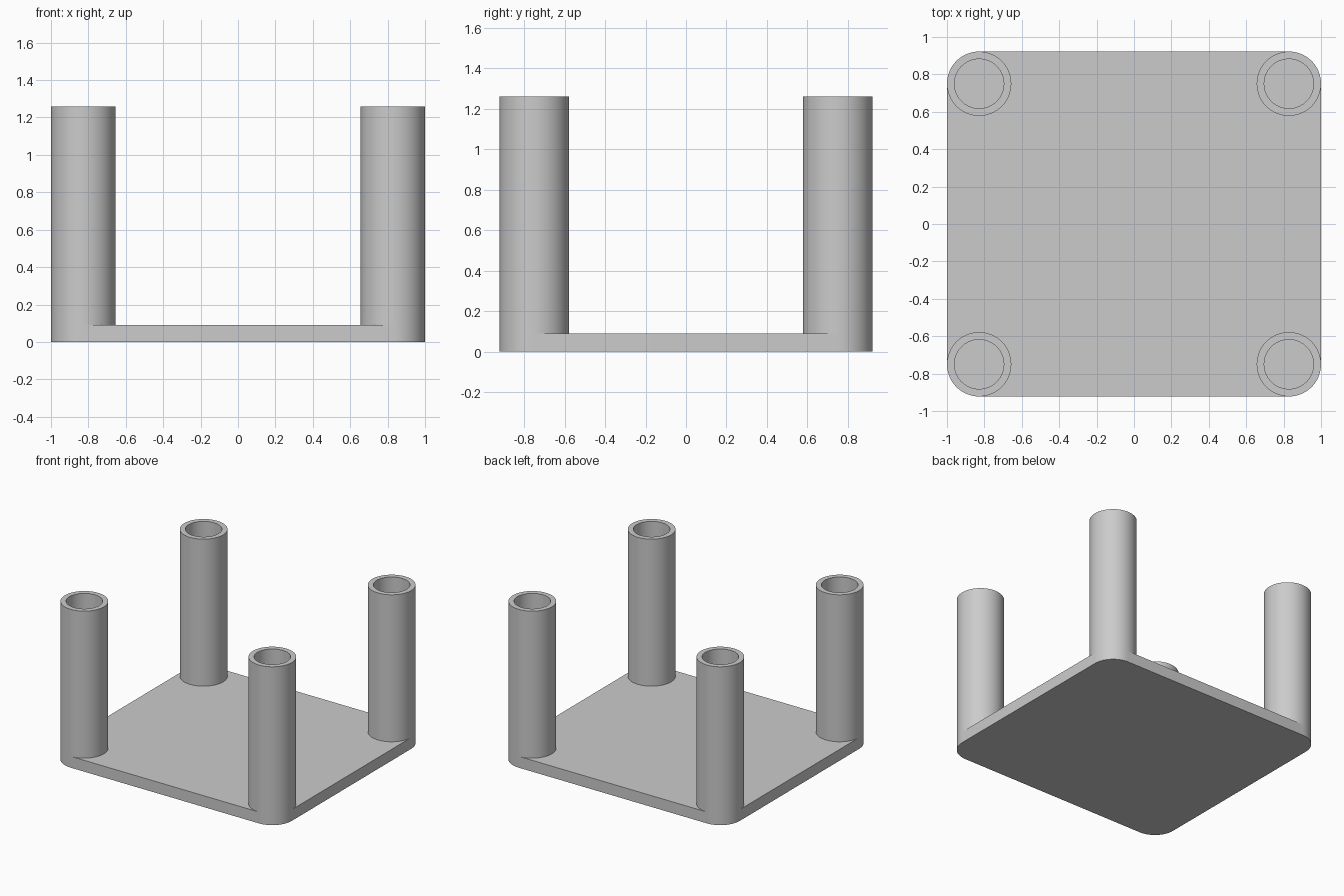
import bpy, bmesh, math

if "Cube" in bpy.data.objects:
    bpy.data.objects.remove(bpy.data.objects["Cube"])

HX, HY = 1.0, 0.922              # half sizes of the base
R_OUT, R_IN = 0.172, 0.132       # tube radii; base corners share the outer one
BASE_H, TOP = 0.09, 1.26
CX, CY = HX - R_OUT, HY - R_OUT  # tube centres
SEG = 64

grey = bpy.data.materials.new("light grey")
grey.diffuse_color = (0.6, 0.6, 0.6, 1)
grey.use_nodes = True
grey.node_tree.nodes["Principled BSDF"].inputs["Base Color"].default_value = grey.diffuse_color


def finish(name, bm):
    bmesh.ops.recalc_face_normals(bm, faces=bm.faces)
    mesh = bpy.data.meshes.new(name)
    bm.to_mesh(mesh)
    bm.free()
    mesh.materials.append(grey)
    obj = bpy.data.objects.new(name, mesh)
    bpy.context.collection.objects.link(obj)
    bpy.ops.object.select_all(action='DESELECT')
    obj.select_set(True)
    bpy.context.view_layer.objects.active = obj
    bpy.ops.object.shade_smooth_by_angle(angle=math.radians(30))
    return obj


# Base plate: rounded rectangle raised to its thickness
bm = bmesh.new()
outline = []
for corner, (sx, sy) in enumerate([(1, 1), (-1, 1), (-1, -1), (1, -1)]):
    for i in range(SEG // 4 + 1):
        a = math.tau * (corner / 4 + i / SEG)
        outline.append(bm.verts.new((sx * CX + R_OUT * math.cos(a),
                                     sy * CY + R_OUT * math.sin(a), 0)))
bottom = bm.faces.new(outline)
raised = bmesh.ops.extrude_face_region(bm, geom=[bottom], use_keep_orig=True)
bmesh.ops.translate(bm, vec=(0, 0, BASE_H),
                    verts=[v for v in raised["geom"] if isinstance(v, bmesh.types.BMVert)])
finish("base_plate", bm)


# Hollow corner posts: outer wall, top rim and bore down to the base
def post(name, x, y):
    bm = bmesh.new()
    rings = []
    for r, z in [(R_OUT, BASE_H), (R_OUT, TOP), (R_IN, TOP), (R_IN, BASE_H)]:
        rings.append([bm.verts.new((x + r * math.cos(math.tau * i / SEG),
                                    y + r * math.sin(math.tau * i / SEG), z))
                      for i in range(SEG)])
    for k in range(4):
        a, b = rings[k], rings[(k + 1) % 4]
        for i in range(SEG):
            j = (i + 1) % SEG
            bm.faces.new((a[i], a[j], b[j], b[i]))
    finish(name, bm)


for side, sx in (("left", -1), ("right", 1)):
    for end, sy in (("front", -1), ("back", 1)):
        post(f"{end}_{side}_post", sx * CX, sy * CY)
